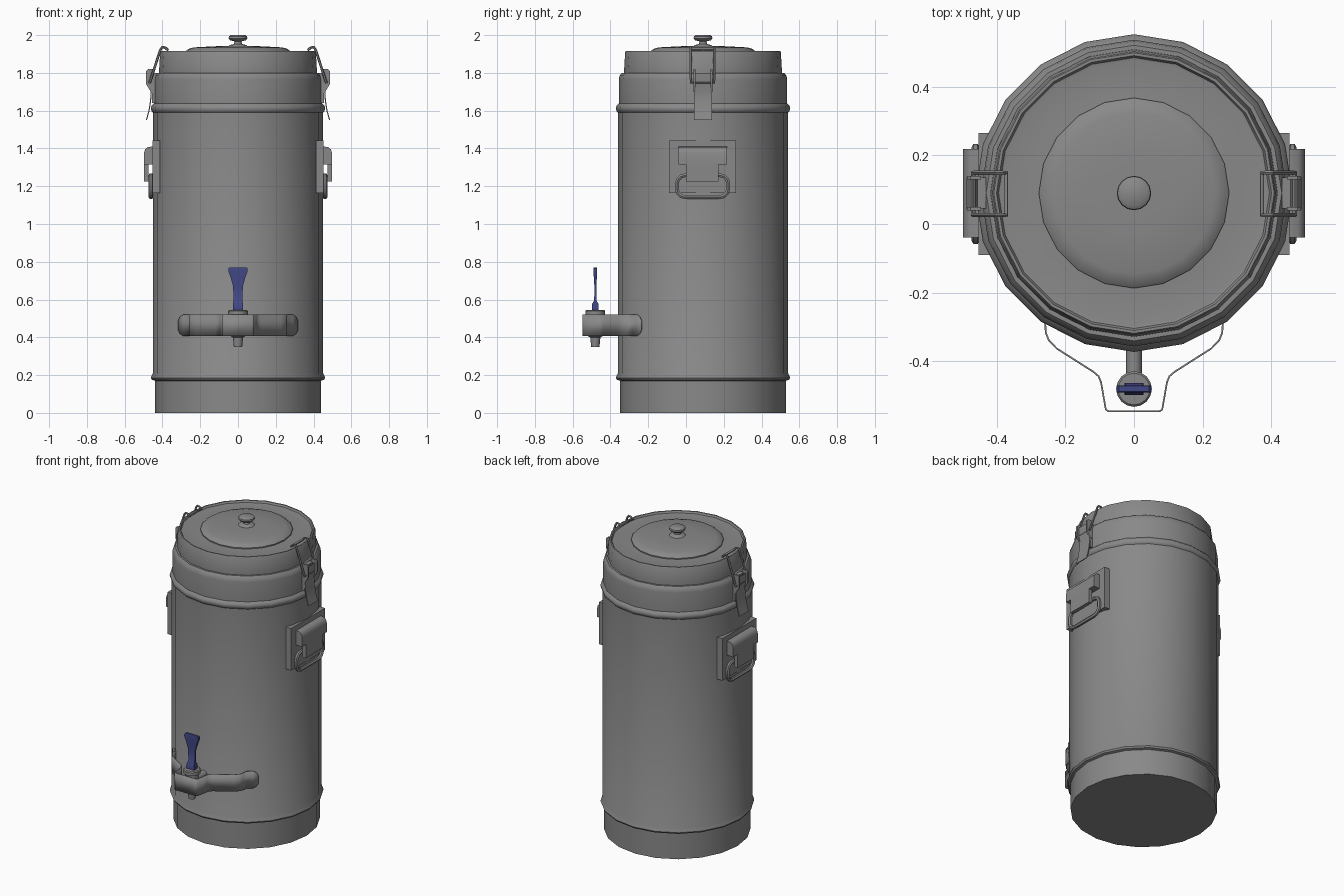
import bpy, bmesh, math
from mathutils import Vector

if "Cube" in bpy.data.objects:
    bpy.data.objects.remove(bpy.data.objects["Cube"])

CY = 0.09  # the drum axis sits slightly behind the origin


def material(name, rgb):
    m = bpy.data.materials.new(name)
    m.diffuse_color = (*rgb, 1)
    m.use_nodes = True
    m.node_tree.nodes["Principled BSDF"].inputs["Base Color"].default_value = m.diffuse_color
    return m


STEEL = material("steel grey", (0.25, 0.25, 0.25))
BLUE = material("dark blue", (0.055, 0.065, 0.24))


def finish(o, mat, mirror=False, angle=40):
    o.data.materials.clear()
    o.data.materials.append(mat)
    bpy.ops.object.select_all(action='DESELECT')
    o.select_set(True)
    bpy.context.view_layer.objects.active = o
    bpy.ops.object.shade_smooth_by_angle(angle=math.radians(angle))
    if mirror:
        o.modifiers.new("mirror", 'MIRROR')
    return o


def from_bmesh(name, bm, mat, mirror=False, angle=40):
    bmesh.ops.recalc_face_normals(bm, faces=bm.faces)
    me = bpy.data.meshes.new(name)
    bm.to_mesh(me)
    bm.free()
    o = bpy.data.objects.new(name, me)
    bpy.context.collection.objects.link(o)
    return finish(o, mat, mirror, angle)


def lathe(name, profile, x, y, sides, mat, angle=40):
    """Spin (radius, z) points around a vertical axis; ends are capped."""
    bm = bmesh.new()
    rings = []
    for r, z in profile:
        rings.append([bm.verts.new((x + r * math.sin(2 * math.pi * i / sides),
                                    y + r * math.cos(2 * math.pi * i / sides), z))
                      for i in range(sides)])
    for a, b in zip(rings, rings[1:]):
        for i in range(sides):
            j = (i + 1) % sides
            bm.faces.new((a[i], a[j], b[j], b[i]))
    bm.faces.new(rings[0])
    bm.faces.new(rings[-1])
    return from_bmesh(name, bm, mat, angle=angle)


def prism(name, outline, offset, mat, mirror=False, angle=40):
    """Extrude a flat 3D outline by an offset vector."""
    bm = bmesh.new()
    a = [bm.verts.new(p) for p in outline]
    b = [bm.verts.new(Vector(p) + Vector(offset)) for p in outline]
    bm.faces.new(a)
    bm.faces.new(b)
    for i in range(len(a)):
        j = (i + 1) % len(a)
        bm.faces.new((a[i], a[j], b[j], b[i]))
    return from_bmesh(name, bm, mat, mirror, angle)


def box(name, x0, x1, y0, y1, z0, z1, mat, mirror=False):
    return prism(name, [(x0, y0, z0), (x1, y0, z0), (x1, y1, z0), (x0, y1, z0)],
                 (0, 0, z1 - z0), mat, mirror)


def tube(name, pts, r, mat, mirror=False, closed=True):
    cu = bpy.data.curves.new(name, 'CURVE')
    cu.dimensions = '3D'
    cu.bevel_depth = r
    cu.bevel_resolution = 1
    cu.use_fill_caps = True
    sp = cu.splines.new('POLY')
    sp.points.add(len(pts) - 1)
    for p, c in zip(sp.points, pts):
        p.co = (*c, 1)
    sp.use_cyclic_u = closed
    o = bpy.data.objects.new(name, cu)
    bpy.context.collection.objects.link(o)
    bpy.ops.object.select_all(action='DESELECT')
    o.select_set(True)
    bpy.context.view_layer.objects.active = o
    bpy.ops.object.convert(target='MESH')
    return finish(bpy.context.object, mat, mirror, 50)


# drum with two rolled beads
lathe("drum_body", [(0.44, 0), (0.44, 0.17), (0.455, 0.175), (0.461, 0.185), (0.459, 0.195),
                    (0.45, 0.21), (0.45, 1.59), (0.458, 1.598), (0.462, 1.612),
                    (0.458, 1.625), (0.446, 1.637), (0.446, 1.765), (0.442, 1.785),
                    (0.43, 1.80), (0.40, 1.80)], 0, CY, 20, STEEL)

# lid: rim, shallow recess, flat dome, knob
lathe("lid", [(0.418, 1.79), (0.418, 1.81), (0.412, 1.91), (0.408, 1.917), (0.400, 1.917),
              (0.394, 1.905), (0.385, 1.903), (0.29, 1.908)], 0, CY, 20, STEEL)
lathe("lid_dome", [(0.277, 1.905), (0.277, 1.915), (0.262, 1.927), (0.235, 1.935),
                   (0.12, 1.941), (0.04, 1.942)], 0, CY, 20, STEEL)
lathe("lid_knob", [(0.052, 1.938), (0.045, 1.947), (0.022, 1.953), (0.018, 1.967),
                   (0.042, 1.973), (0.05, 1.983), (0.048, 1.993), (0.038, 2.0)],
      0, CY, 16, STEEL)

# side latches: backing plate, hinge cheeks, bent lever, wire loop over the rim
box("latch_plate", 0.43, 0.455, 0.045, 0.135, 1.64, 1.80, STEEL, True)
for n, y in (("front", 0.040), ("back", 0.130)):
    prism("latch_cheek_" + n, [(0.445, y, 1.70), (0.462, y, 1.70), (0.486, y, 1.74),
                               (0.486, y, 1.81), (0.475, y, 1.82), (0.445, y, 1.82)],
          (0, 0.01, 0), STEEL, True)
lever = [(0.474, 1.80), (0.472, 1.74), (0.462, 1.70), (0.466, 1.65), (0.474, 1.60), (0.488, 1.55)]
prism("latch_lever", [(x, 0.042, z) for x, z in lever] +
      [(x - 0.006, 0.042, z) for x, z in reversed(lever)], (0, 0.095, 0), STEEL, True)
wire = [(0.372, 1.922), (0.385, 1.934), (0.402, 1.936), (0.412, 1.92), (0.462, 1.765), (0.468, 1.748)]
tube("latch_wire", [(x, 0.026, z) for x, z in wire] +
     [(x, 0.149, z) for x, z in reversed(wire)], 0.007, STEEL, True)

# side carrying handles: plate, rounded housing with narrower tongue, ring
box("handle_plate", 0.413, 0.452, -0.09, 0.265, 1.165, 1.443, STEEL, True)
cap = [(0.445, 1.315), (0.498, 1.315), (0.498, 1.375), (0.492, 1.395), (0.478, 1.408), (0.445, 1.41)]
prism("handle_housing", [(x, -0.04, z) for x, z in cap], (0, 0.258, 0), STEEL, True)
box("handle_tongue", 0.474, 0.498, 0.0, 0.172, 1.225, 1.32, STEEL, True)
ring = []
for cy, cz, a0 in ((0.18, 1.215, 0), (-0.005, 1.215, 90), (-0.005, 1.185, 180), (0.18, 1.185, 270)):
    for k in range(4):
        a = math.radians(a0 + k * 30)
        ring.append((0.461, cy + 0.043 * math.cos(a), cz + 0.043 * math.sin(a)))
tube("handle_ring", ring, 0.012, STEEL, True)

# tap: pipe, valve body, tapering nozzle
pipe = [(0.023 * math.cos(k * math.pi / 6), -0.34, 0.465 + 0.023 * math.sin(k * math.pi / 6))
        for k in range(12)]
prism("tap_pipe", pipe, (0, -0.12, 0), STEEL)
lathe("tap_valve", [(0.022, 0.35), (0.027, 0.40), (0.038, 0.405), (0.042, 0.43), (0.042, 0.515),
                    (0.052, 0.518), (0.052, 0.54), (0.046, 0.546)], 0, -0.48, 16, STEEL)

# blue tap lever: stations of (z, half width, half thickness)
bm = bmesh.new()
loops = []
for z, w, t in ((0.54, 0.027, 0.018), (0.575, 0.027, 0.018), (0.595, 0.023, 0.006),
                (0.67, 0.026, 0.005), (0.715, 0.038, 0.008), (0.75, 0.051, 0.010),
                (0.765, 0.050, 0.010), (0.771, 0.044, 0.008)):
    loops.append([bm.verts.new((sx * w, -0.48 + sy * t, z))
                  for sx, sy in ((-1, -1), (1, -1), (1, 1), (-1, 1))])
for a, b in zip(loops, loops[1:]):
    for i in range(4):
        bm.faces.new((a[i], a[(i + 1) % 4], b[(i + 1) % 4], b[i]))
bm.faces.new(loops[0])
bm.faces.new(loops[-1])
from_bmesh("tap_lever", bm, BLUE)

# tap guard: thin strap bent around the tap, round-ended tabs on the drum
half = [(0.0, -0.545, 0), (0.074, -0.545, 0), (0.082, -0.54, 0), (0.096, -0.46, 0),
        (0.103, -0.443, 0), (0.118, -0.43, 0), (0.225, -0.362, 0), (0.248, -0.338, 0),
        (0.257, -0.315, 0), (0.258, -0.285, 0), (0.290, -0.258, 0), (0.305, -0.245, 0.01),
        (0.315, -0.236, 0.03)]
path = [(-x, y, c) for x, y, c in reversed(half[1:])] + half
bm = bmesh.new()
cols = [(bm.verts.new((x, y, 0.408 + c)), bm.verts.new((x, y, 0.52 - c))) for x, y, c in path]
for a, b in zip(cols, cols[1:]):
    bm.faces.new((a[0], b[0], b[1], a[1]))
guard = from_bmesh("tap_guard", bm, STEEL)
sol = guard.modifiers.new("thickness", 'SOLIDIFY')
sol.thickness = 0.005
sol.offset = 0
